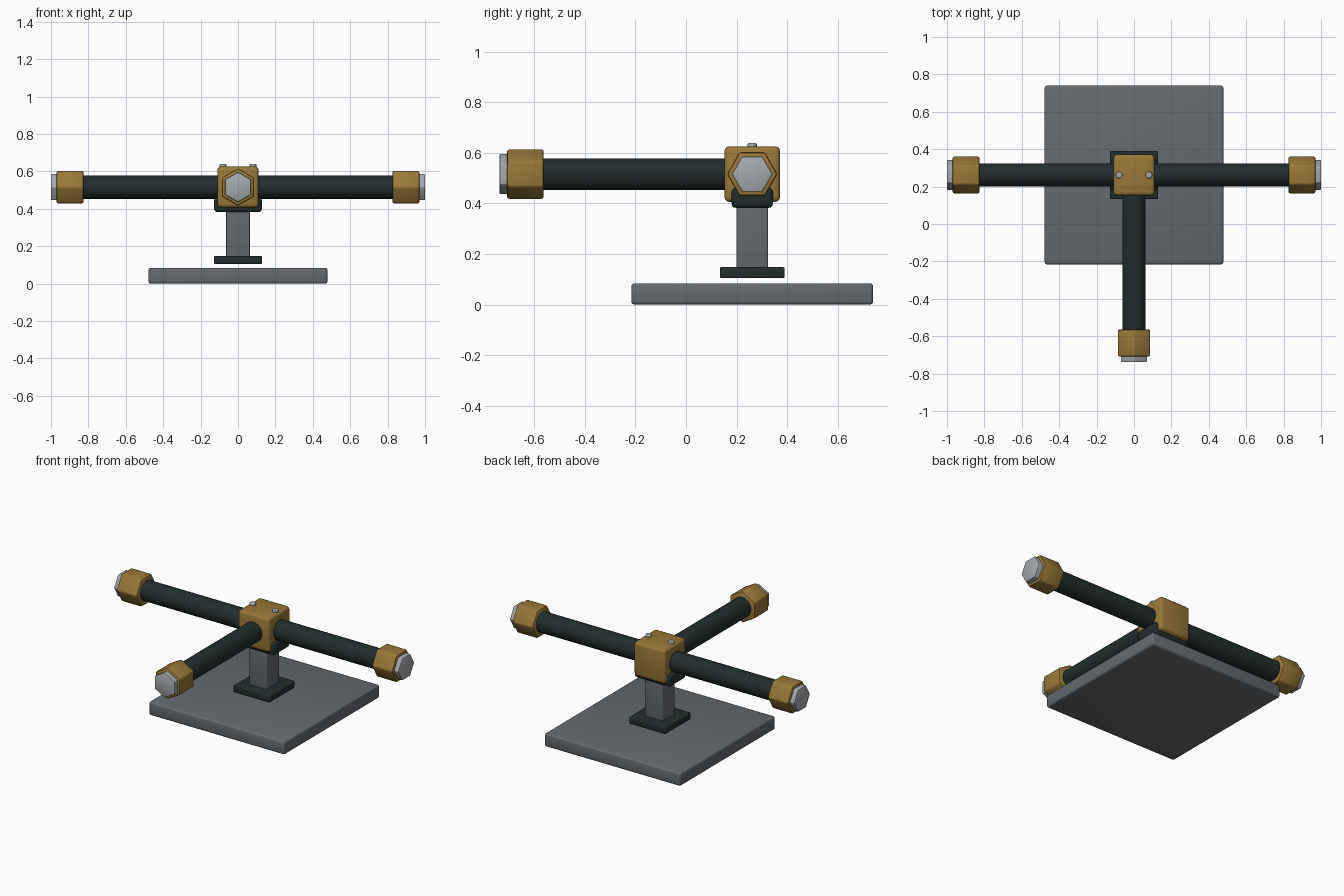
import bpy
import math
from mathutils import Matrix, Vector

cube = bpy.data.objects.get("Cube")
if cube:
    bpy.data.objects.remove(cube, do_unlink=True)


def material(name, color):
    mat = bpy.data.materials.new(name)
    mat.use_nodes = True
    mat.diffuse_color = (*color, 1)
    bsdf = next(n for n in mat.node_tree.nodes if n.type == "BSDF_PRINCIPLED")
    bsdf.inputs["Base Color"].default_value = (*color, 1)
    return mat


gold = material("brass gold", (0.32, 0.19, 0.04))
dark = material("dark green grey", (0.016, 0.026, 0.026))
grey = material("slate grey", (0.13, 0.145, 0.16))
steel = material("light steel", (0.38, 0.40, 0.42))

HUB = Vector((0, 0.262, 0.516))


def finish(name, mat, bevel, segments=3):
    obj = bpy.context.object
    obj.name = name
    obj.data.materials.append(mat)
    if bevel:
        mod = obj.modifiers.new("Rounded edges", "BEVEL")
        mod.width = bevel
        mod.segments = segments
        mod.limit_method = "ANGLE"
        mod.angle_limit = math.radians(40)
        bpy.ops.object.modifier_apply(modifier=mod.name)
    bpy.ops.object.shade_smooth_by_angle(angle=math.radians(35))
    return obj


def box(name, size, bottom, mat, bevel):
    """Box centred under the hub, standing on the given height."""
    bpy.ops.mesh.primitive_cube_add(size=1, location=(0, HUB.y, bottom + size[2] / 2))
    bpy.context.object.data.transform(Matrix.Diagonal((*size, 1)))
    return finish(name, mat, bevel)


def rod(name, direction, start, end, radius, sides, mat, bevel=0):
    """Prism running outward from the hub along a horizontal direction."""
    bpy.ops.mesh.primitive_cylinder_add(vertices=sides, radius=radius, depth=end - start)
    obj = bpy.context.object
    d = Vector(direction)
    # Hexagon corners point up on the front arm and sideways on the side arms
    corner = Vector((0, 0, 1)) if d.y else Vector((0, 1, 0))
    frame = Matrix((corner.cross(d), corner, d)).transposed().to_4x4()
    obj.data.transform(frame)
    obj.location = HUB + d * (start + end) / 2
    return finish(name, mat, bevel, 2)


# Base and pedestal
box("base_plate", (0.956, 0.956, 0.084), 0, grey, 0.012)
box("post_foot", (0.256, 0.256, 0.044), 0.104, dark, 0.006)
box("post", (0.126, 0.126, 0.36), 0.106, grey, 0.006)
box("hub_saddle", (0.256, 0.164, 0.08), 0.382, dark, 0.018)

# Central hub and its two screws
box("hub_block", (0.22, 0.22, 0.22), 0.406, gold, 0.02)
for side, x in (("left", 0.08), ("right", -0.08)):
    bpy.ops.mesh.primitive_cylinder_add(vertices=24, radius=0.018, depth=0.024,
                                        location=(x, HUB.y, 0.627))
    finish("hub_screw_" + side, steel, 0.005)

# Three arms, each a pipe with a hexagonal cap and end bolt
for side, direction in (("left", (1, 0, 0)), ("right", (-1, 0, 0)), ("front", (0, -1, 0))):
    rod(side + "_pipe", direction, 0.05, 0.9, 0.0625, 48, dark)
    rod(side + "_cap", direction, 0.825, 0.97, 0.1, 6, gold, 0.009)
    rod(side + "_bolt", direction, 0.95, 1.0, 0.08, 6, steel, 0.004)
